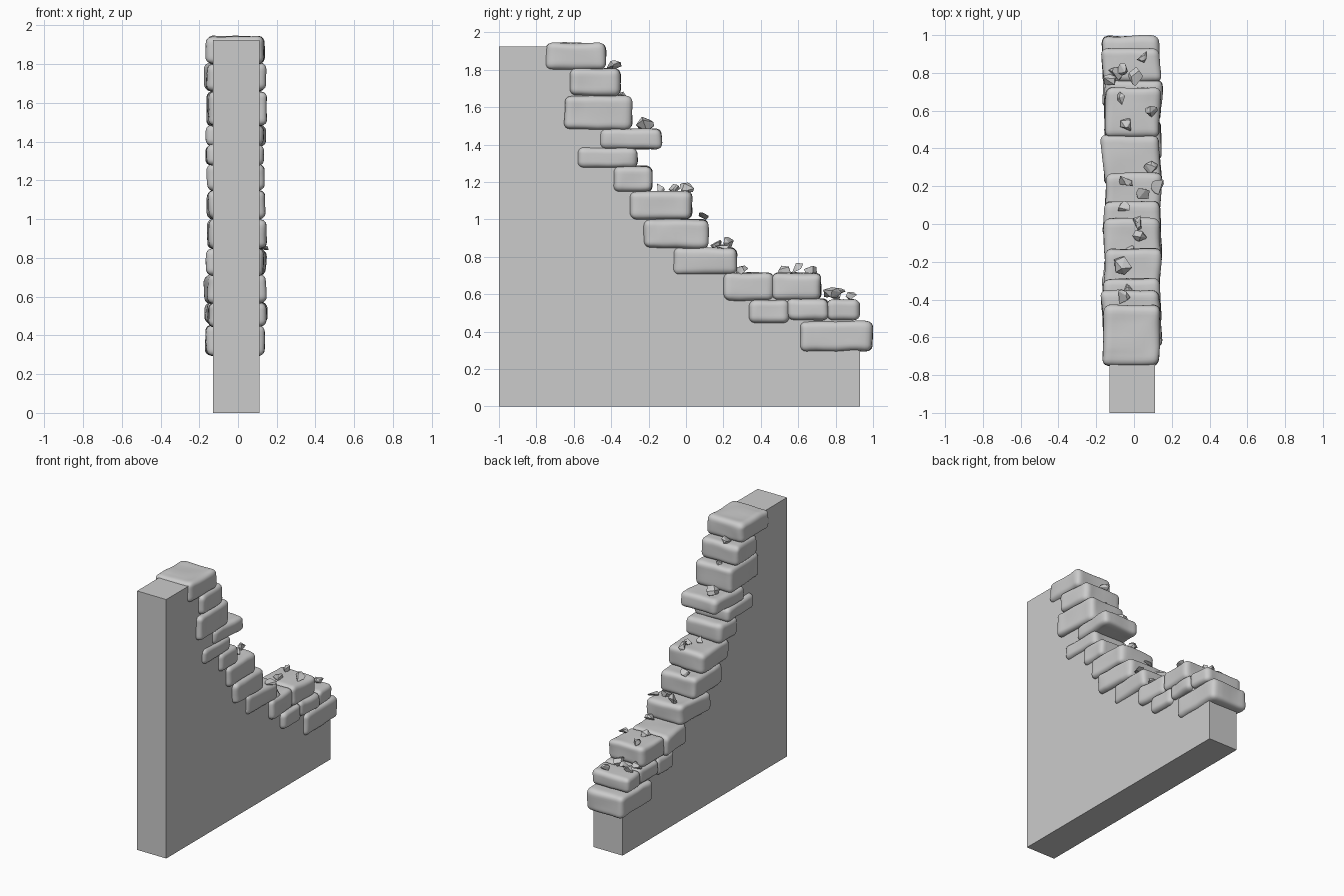
import bpy, bmesh, random
from mathutils import Vector, noise

if "Cube" in bpy.data.objects:
    bpy.data.objects.remove(bpy.data.objects["Cube"])

random.seed(7)


def finish(name, bm):
    bmesh.ops.recalc_face_normals(bm, faces=bm.faces[:])
    me = bpy.data.meshes.new(name)
    bm.to_mesh(me)
    bm.free()
    ob = bpy.data.objects.new(name, me)
    bpy.context.collection.objects.link(ob)
    return ob


# Plain wall slab, its broken edge hidden inside the stones
profile = [(-1, 0), (0.93, 0), (0.93, 0.40), (0.86, 0.50), (0.66, 0.54), (0.64, 0.66),
           (0.26, 0.66), (0.20, 0.75), (0.06, 0.79), (0.02, 0.90), (-0.04, 0.95),
           (-0.08, 1.06), (-0.22, 1.1), (-0.27, 1.22), (-0.32, 1.31), (-0.33, 1.42),
           (-0.38, 1.5), (-0.41, 1.7), (-0.49, 1.83), (-0.52, 1.925), (-1, 1.925)]
bm = bmesh.new()
face = bm.faces.new([bm.verts.new((-0.13, y, z)) for y, z in profile])
ext = bmesh.ops.extrude_face_region(bm, geom=[face])
bmesh.ops.translate(bm, vec=(0.24, 0, 0),
                    verts=[v for v in ext['geom'] if isinstance(v, bmesh.types.BMVert)])
finish("wall", bm)


# Worn edging stones: a gridded cube, rounded and gently eroded
def stone(name, y0, y1, z0, z1, r=0.034):
    bm = bmesh.new()
    bmesh.ops.create_cube(bm, size=2)
    bmesh.ops.subdivide_edges(bm, edges=bm.edges[:], cuts=11, use_grid_fill=True)
    x0, x1 = -0.16 + random.uniform(-.008, .008), 0.14 + random.uniform(-.008, .006)
    half = Vector((x1 - x0, y1 - y0, z1 - z0)) / 2
    mid = Vector((x0 + x1, y0 + y1, z0 + z1)) / 2
    skew = random.uniform(-0.01, 0.01)
    seed = Vector([random.uniform(0, 50) for _ in range(3)])
    for v in bm.verts:
        t = Vector([(abs(c) ** 0.55) * (1 if c > 0 else -1) for c in v.co])
        p = Vector([t[i] * half[i] for i in range(3)])
        core = Vector([max(-half[i] + r, min(half[i] - r, p[i])) for i in range(3)])
        d = p - core
        if d.length > 1e-6:
            p = core + d.normalized() * r
        p.x += skew * t.y
        v.co = mid + p + noise.noise_vector(p * 9 + seed) * 0.007
    ob = finish(name, bm)
    for f in ob.data.polygons:
        f.use_smooth = True


stones = [(-.75, -.43, 1.80, 1.943), (-.62, -.35, 1.66, 1.805), (-.65, -.29, 1.48, 1.66),
          (-.46, -.13, 1.375, 1.485), (-.58, -.26, 1.275, 1.385), (-.39, -.18, 1.145, 1.285),
          (-.30, .03, 1.0, 1.15), (-.225, .12, .845, 1.0), (-.07, .27, .705, .85),
          (.20, .47, .565, .715), (.46, .72, .57, .715), (.34, .55, .445, .57),
          (.54, .76, .46, .575), (.75, .93, .46, .572), (.61, .995, .295, .455)]
for i, s in enumerate(stones):
    stone(f"edge_stone_{i + 1}", *s)


# Sharp flat-faced rubble: convex hulls of scattered points
def chip(name, x, y, z, s):
    bm = bmesh.new()
    scale = Vector((random.uniform(.7, 1.1), random.uniform(.8, 1.2), .75)) * s
    pts = [bm.verts.new(Vector((x, y, z)) +
                        Vector([random.gauss(0, 1) for _ in range(3)]).normalized() * scale)
           for _ in range(11)]
    hull = bmesh.ops.convex_hull(bm, input=pts)
    bmesh.ops.delete(bm, geom=list(set(hull['geom_interior'] + hull['geom_unused'])),
                     context='VERTS')
    finish(name, bm)


chips = [(.04, .89, .59, .035), (-.06, .82, .61, .04), (-.1, .80, .59, .04),
         (-.13, .755, .605, .04), (.01, .78, .61, .045), (-.06, .67, .725, .04),
         (.09, .60, .735, .045), (-.04, .53, .725, .04), (.09, .30, .725, .04),
         (-.06, .21, .87, .05), (.05, .165, .865, .04), (.13, .20, .86, .04),
         (-.05, .08, 1.015, .042), (.02, .0, 1.165, .042), (.03, -.06, 1.16, .04),
         (-.02, -.15, 1.165, .035), (-.06, -.22, 1.51, .055), (-.03, -.34, 1.66, .03),
         (-.06, -.39, 1.825, .04)]
for i, c in enumerate(chips):
    chip(f"rubble_{i + 1}", *c)
